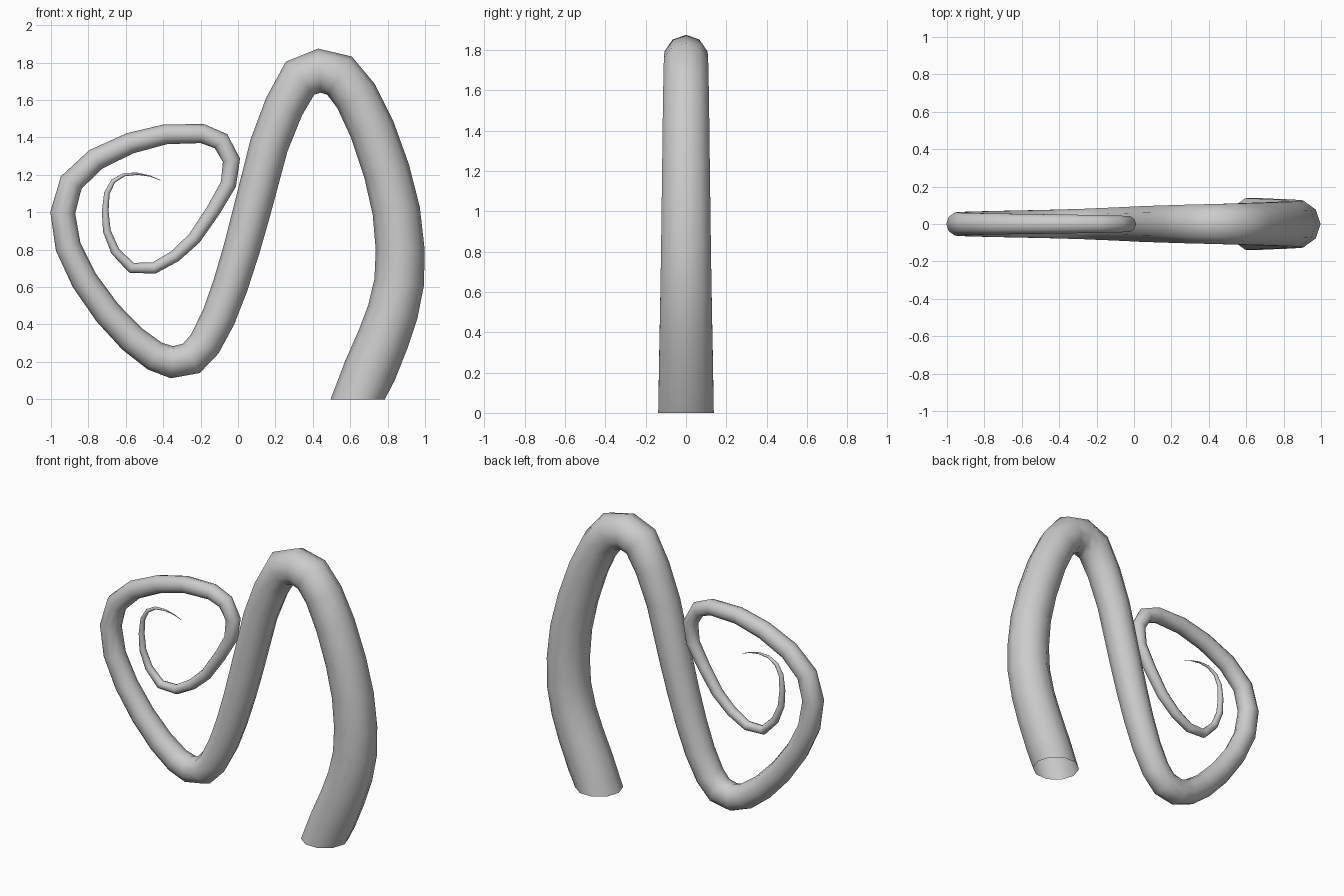
import bpy, bmesh
from math import cos, sin, tau
from mathutils import Vector

if "Cube" in bpy.data.objects:
    bpy.data.objects.remove(bpy.data.objects["Cube"])

SIDES = 10
BASE_RADIUS = 0.145

# Centre line of the tendril in the x-z plane, from the foot to the curled tip
PATH = [
    (.64, 0), (.704, .15), (.776, .321), (.827, .465), (.862, .626), (.867, .802),
    (.846, 1.008), (.795, 1.219), (.717, 1.444), (.632, 1.62), (.543, 1.73),
    (.436, 1.757), (.332, 1.717), (.246, 1.564), (.166, 1.358), (.07, .99),
    (.019, .802), (-.04, .61), (-.104, .438), (-.177, .297), (-.249, .219),
    (-.353, .198), (-.444, .23), (-.567, .323), (-.699, .463), (-.822, .636),
    (-.908, .815), (-.937, .997), (-.892, 1.158), (-.76, 1.283), (-.576, 1.369),
    (-.386, 1.417), (-.19, 1.42), (-.091, 1.38), (-.035, 1.278), (-.051, 1.15),
    (-.131, 1.011), (-.233, .861), (-.337, .765), (-.45, .701), (-.57, .703),
    (-.656, .791), (-.701, .898), (-.71, 1.005), (-.701, 1.102), (-.667, 1.166),
    (-.608, 1.201), (-.538, 1.206), (-.469, 1.193), (-.415, 1.171)]
pts = [Vector((x, 0, z)) for x, z in PATH]
last = len(pts) - 1

# Sweep a ten-sided ring along the path, tapering evenly to the tip
bm = bmesh.new()
rings = []
for i, p in enumerate(pts):
    if i == 0:
        side, mitre = Vector((1, 0, 0)), 1
    else:
        a = (p - pts[i - 1]).normalized()
        b = (pts[min(i + 1, last)] - p).normalized() if i < last else a
        t = (a + b).normalized()
        side, mitre = Vector((t.z, 0, -t.x)), 1 / max(a.dot(t), .8)
    r = BASE_RADIUS * max(1 - i / last, .01)
    rings.append([bm.verts.new(p + side * (r * mitre * cos(tau * k / SIDES))
                               + Vector((0, r * sin(tau * k / SIDES), 0)))
                  for k in range(SIDES)])
for lo, hi in zip(rings, rings[1:]):
    for k in range(SIDES):
        j = (k + 1) % SIDES
        bm.faces.new((lo[k], lo[j], hi[j], hi[k]))
bmesh.ops.recalc_face_normals(bm, faces=bm.faces)
for f in bm.faces:
    f.smooth = True

mesh = bpy.data.meshes.new("curled_tendril")
bm.to_mesh(mesh)
bm.free()
tendril = bpy.data.objects.new("curled_tendril", mesh)
bpy.context.collection.objects.link(tendril)
